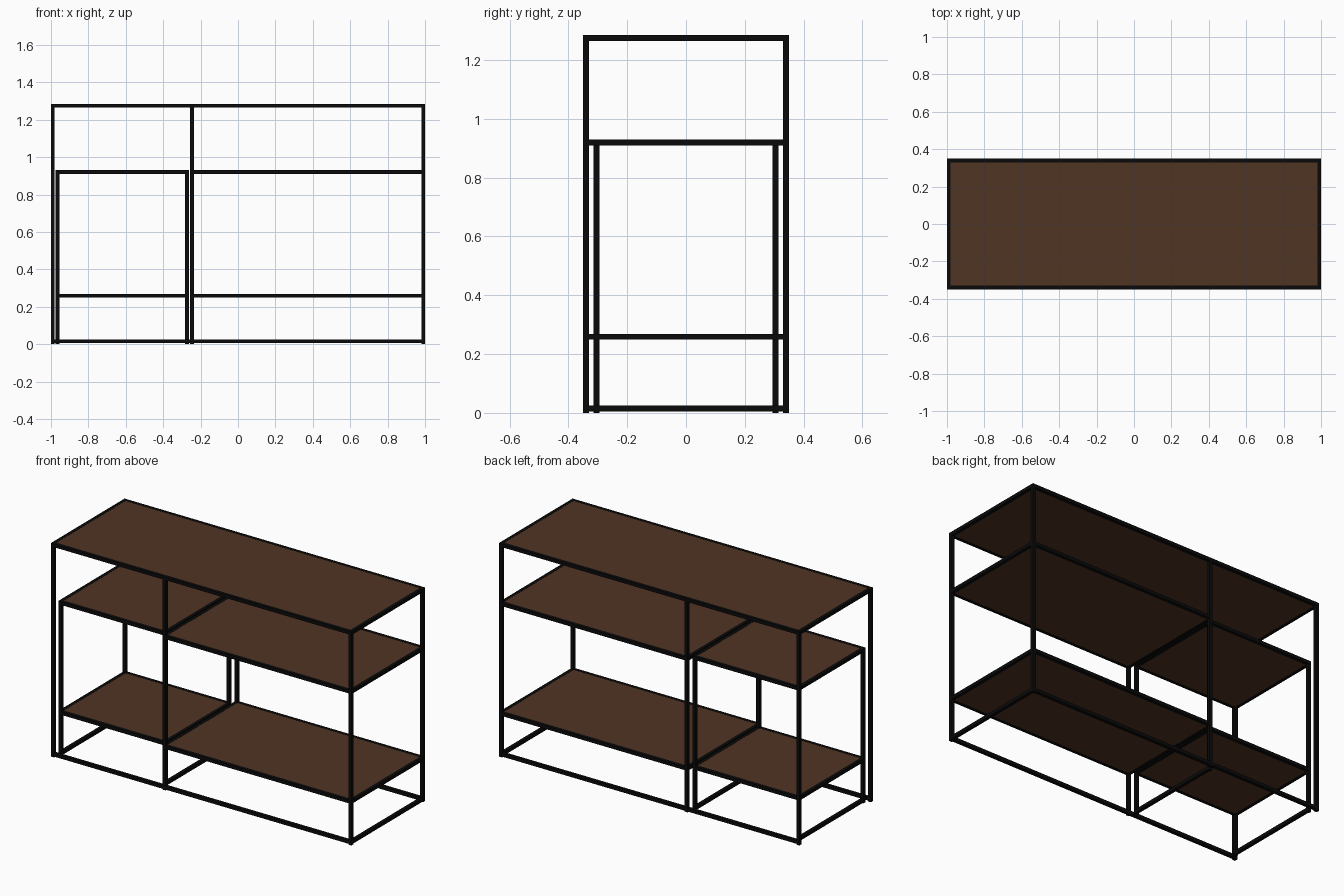
import bpy

if "Cube" in bpy.data.objects:
    bpy.data.objects.remove(bpy.data.objects["Cube"])

T = 0.02            # square tube size
H = T / 2


def material(name, rgb):
    m = bpy.data.materials.new(name)
    m.diffuse_color = (*rgb, 1)
    m.use_nodes = True
    m.node_tree.nodes["Principled BSDF"].inputs["Base Color"].default_value = m.diffuse_color
    return m


BLACK = material("black_metal", (0.003, 0.003, 0.003))
WOOD = material("dark_brown_wood", (0.080, 0.035, 0.017))


def box(name, lo, hi, mat):
    """Box between two opposite corners."""
    bpy.ops.mesh.primitive_cube_add(size=1)
    ob = bpy.context.object
    ob.name = name
    ob.location = [(a + b) / 2 for a, b in zip(lo, hi)]
    ob.scale = [b - a for a, b in zip(lo, hi)]
    bpy.ops.object.transform_apply(location=True, rotation=False, scale=True)
    ob.data.materials.append(mat)
    return ob


def post(name, x, y, top):
    box(name, (x - H, y - H, 0), (x + H, y + H, top), BLACK)


def rail_x(name, x0, x1, y, z):
    box(name, (x0 + H, y - H, z - H), (x1 - H, y + H, z + H), BLACK)


def rail_y(name, x, y, z):
    box(name, (x - H, -y + H, z - H), (x + H, y - H, z + H), BLACK)


def shelf(name, x0, x1, y, z):
    """Tube frame with a wooden panel set flush inside it."""
    rail_x(name + "_front_rail", x0, x1, -y, z)
    rail_x(name + "_back_rail", x0, x1, y, z)
    rail_y(name + "_left_rail", x0, y, z)
    rail_y(name + "_right_rail", x1, y, z)
    box(name + "_panel", (x0 + H, -y + H, z - H + 0.001),
        (x1 - H, y - H, z + H - 0.001), WOOD)


LEFT, MID, RIGHT, DEPTH = -0.99, -0.246, 0.99, 0.34      # outer frame
IN_L, IN_R, IN_D = -0.965, -0.273, 0.305                 # inner left frame
Z_BASE, Z_LOW, Z_MID, Z_TOP = 0.015, 0.259, 0.92, 1.275

# uprights
for side, s in (("front", -1), ("back", 1)):
    for n, x in (("left", LEFT), ("middle", MID), ("right", RIGHT)):
        post(f"{side}_{n}_post", x, s * DEPTH, Z_TOP + H)
    for n, x in (("left", IN_L), ("right", IN_R)):
        post(f"inner_{side}_{n}_post", x, s * IN_D, Z_MID + H)
    # long base rails
    rail_x(f"{side}_base_rail", LEFT, RIGHT, s * DEPTH, Z_BASE)

# cross rails of the base
rail_y("right_base_rail", RIGHT, DEPTH, Z_BASE)
rail_y("inner_left_base_rail", IN_L, IN_D, Z_BASE)
rail_y("inner_right_base_rail", IN_R, IN_D, Z_BASE)

# top and shelves
shelf("top", LEFT, RIGHT, DEPTH, Z_TOP)
for n, z in (("lower", Z_LOW), ("upper", Z_MID)):
    shelf(f"{n}_right_shelf", MID, RIGHT, DEPTH, z)
    shelf(f"{n}_left_shelf", IN_L, IN_R, IN_D, z)
